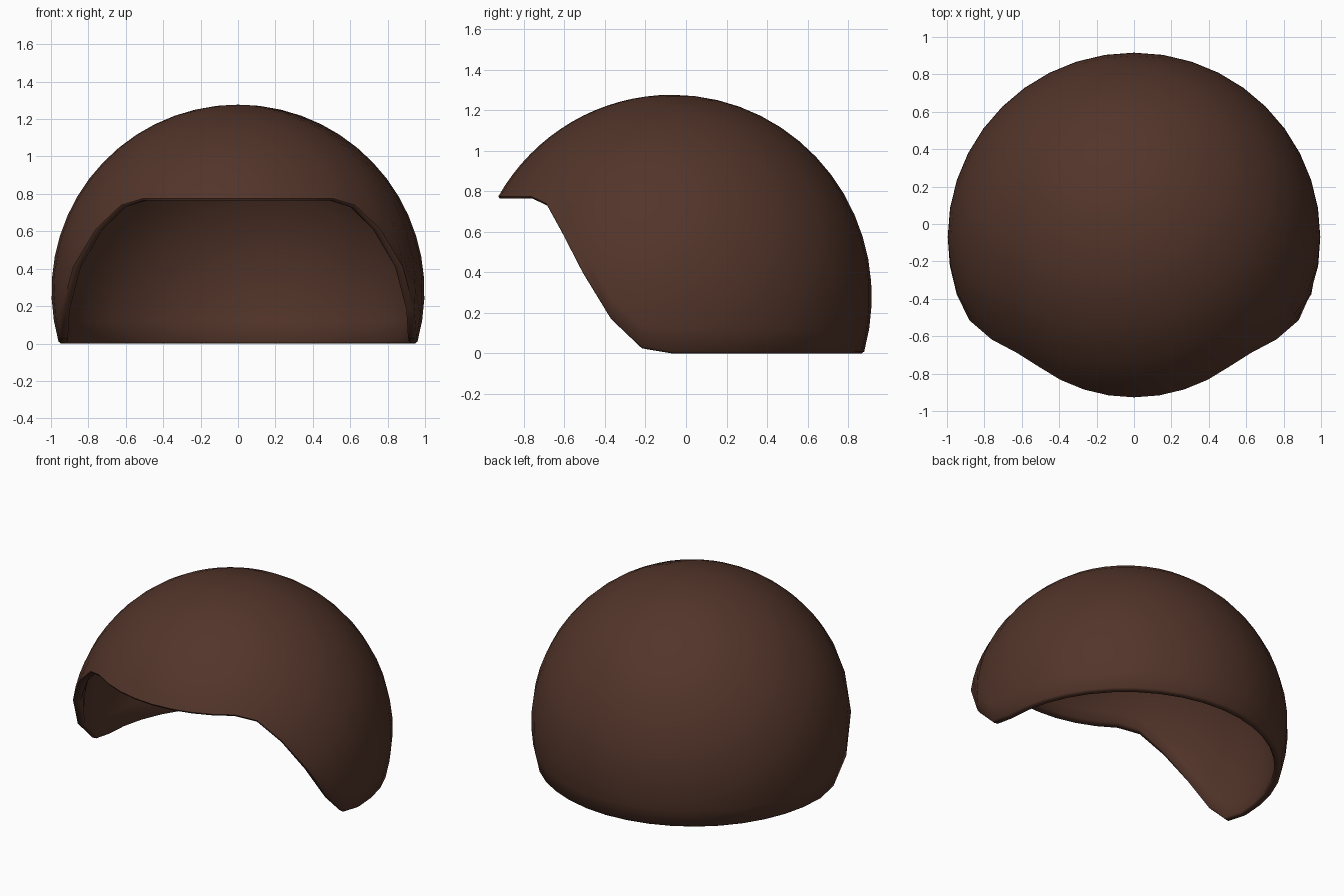
import bpy, bmesh, math

if "Cube" in bpy.data.objects:
    bpy.data.objects.remove(bpy.data.objects["Cube"])

CY, CZ = -0.07, 0.28          # dome centre
SEG, ROWS = 40, 16
OUT, INN, R = 0.997, 0.952, 0.01

# rim height by segment counted from the front (9 degrees each)
STEPS = {5: 0.73, 6: 0.60, 7: 0.40, 8: 0.17, 9: 0.025}


def rim_z(j):
    k = min(j, SEG - j)
    return 0.765 if k <= 4 else STEPS.get(k, 0.0)


def point(j, radius, t):
    a = 2 * math.pi * j / SEG
    return (radius * math.sin(t) * math.sin(a),
            CY - 0.99 * radius * math.sin(t) * math.cos(a),
            CZ + radius * math.cos(t))


def end_angle(radius, z):
    return math.acos((z - CZ) / radius)


bm = bmesh.new()
top = bm.verts.new((0, CY, CZ + OUT))
inner_top = bm.verts.new((0, CY, CZ + INN))
cols = []
for j in range(SEG):
    z = rim_z(j)
    # outer dome, rounded rim, then inner dome back to its pole
    t_out, t_in = end_angle(OUT, z + R), end_angle(INN, z + R)
    pts = [point(j, OUT, t_out * i / ROWS) for i in range(1, ROWS + 1)]
    pts += [point(j, r, end_angle(r, z)) for r in (OUT - R, INN + R)]
    pts += [point(j, INN, t_in * i / ROWS) for i in range(ROWS, 0, -1)]
    cols.append([bm.verts.new(p) for p in pts])

for j in range(SEG):
    a, b = cols[j], cols[(j + 1) % SEG]
    bm.faces.new((top, a[0], b[0]))
    bm.faces.new((inner_top, b[-1], a[-1]))
    for i in range(len(a) - 1):
        bm.faces.new((a[i], a[i + 1], b[i + 1], b[i]))
bmesh.ops.recalc_face_normals(bm, faces=bm.faces)

mesh = bpy.data.meshes.new("hair_shell")
bm.to_mesh(mesh)
bm.free()
shell = bpy.data.objects.new("hair_shell", mesh)
bpy.context.collection.objects.link(shell)

# dark brown colour
brown = bpy.data.materials.new("dark_brown")
brown.diffuse_color = (0.085, 0.035, 0.023, 1)
brown.use_nodes = True
brown.node_tree.nodes["Principled BSDF"].inputs["Base Color"].default_value = brown.diffuse_color
mesh.materials.append(brown)

bpy.context.view_layer.objects.active = shell
shell.select_set(True)
bpy.ops.object.shade_smooth_by_angle(angle=math.radians(60))
